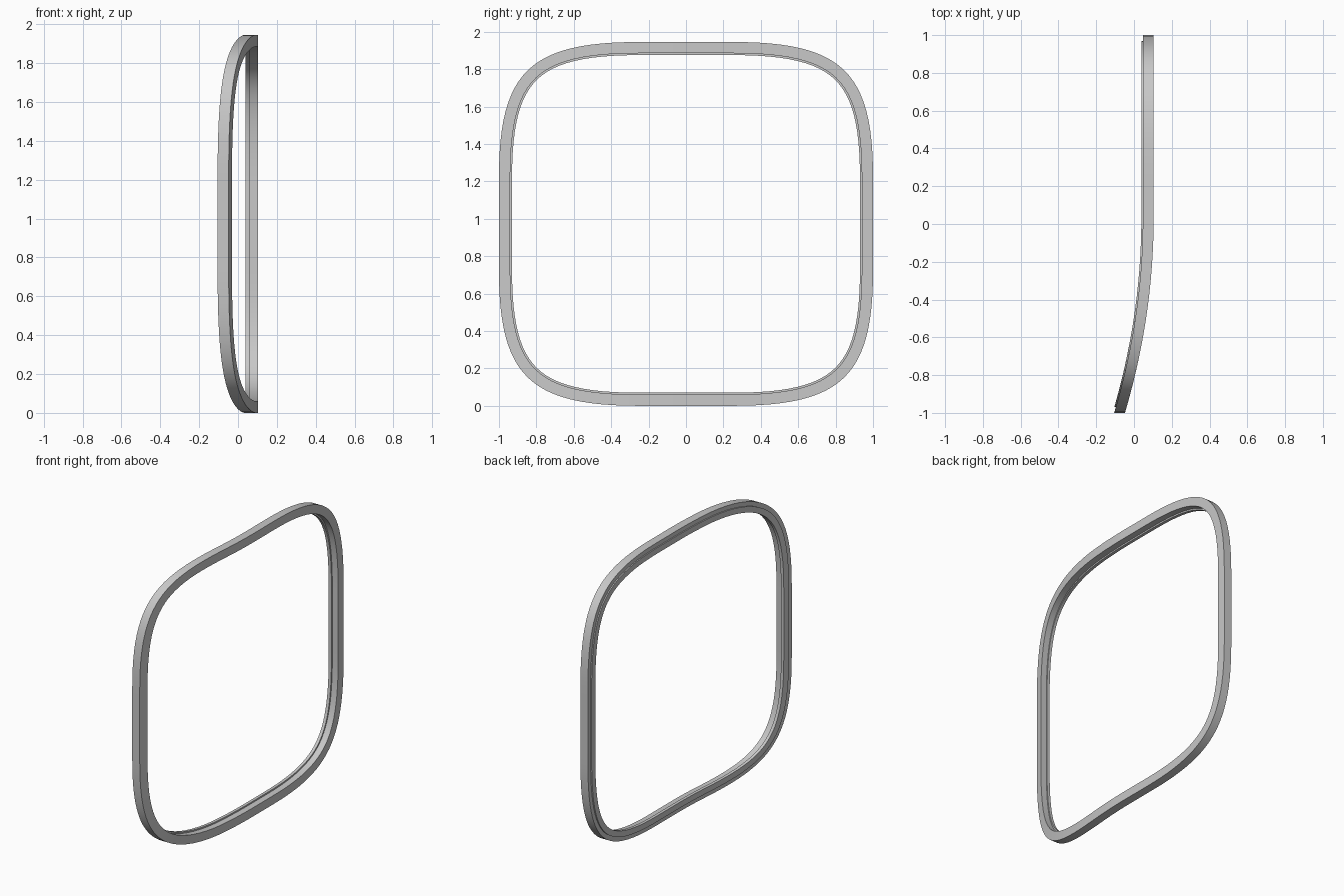
import bpy, bmesh, math
from mathutils import Vector
from mathutils.geometry import interpolate_bezier

cube = bpy.data.objects.get("Cube")
if cube:
    bpy.data.objects.remove(cube)

HALF_W, HALF_H = 1.0, 0.9725   # half size of the outline along y and z
STRAIGHT = 0.25                # half length of each straight run
PULL = 0.78                    # fullness of the corner curves

# Stepped cross-section: (x, distance inward from the outer outline)
SECTION = [(0.104, 0), (0.104, 0.06), (0.06, 0.06), (0.06, 0.07),
           (0.039, 0.07), (0.039, 0.03), (0.047, 0.03), (0.047, 0)]


def outline():
    """Closed rounded outline in (y, z), counter-clockwise."""
    side = Vector((HALF_W, STRAIGHT))
    top = Vector((STRAIGHT, HALF_H))
    h1 = side.lerp(Vector((HALF_W, HALF_H)), PULL)
    h2 = top.lerp(Vector((HALF_W, HALF_H)), PULL)
    corner = [Vector(p[:2]) for p in interpolate_bezier(side, h1, h2, top, 25)]
    flip = [Vector((-p.x, p.y)) for p in reversed(corner)]
    corners = [corner, flip, [-p for p in corner], [-p for p in flip]]
    pts = []
    for i, run in enumerate(corners):
        pts += run
        start, end = run[-1], corners[(i + 1) % 4][0]
        pts += [start.lerp(end, k / 6) for k in range(1, 6)]
    return pts


def bend(y):
    """Sideways sweep of the front half."""
    return -0.152 * (max(0, 0.03 - y) / 1.03) ** 2


# Sweep the section round the outline
bm = bmesh.new()
pts = outline()
rings = []
for i, p in enumerate(pts):
    t = (pts[(i + 1) % len(pts)] - pts[i - 1]).normalized()
    inward = Vector((-t.y, t.x))
    ring = []
    for x, d in SECTION:
        q = p + inward * d
        ring.append(bm.verts.new((x + bend(q.x), q.x, q.y + HALF_H)))
    rings.append(ring)
for i, ring in enumerate(rings):
    nxt = rings[(i + 1) % len(rings)]
    for j in range(len(SECTION)):
        k = (j + 1) % len(SECTION)
        bm.faces.new((ring[j], ring[k], nxt[k], nxt[j]))
bmesh.ops.recalc_face_normals(bm, faces=bm.faces)
mesh = bpy.data.meshes.new("window_frame")
bm.to_mesh(mesh)
bm.free()

# Grey finish
grey = bpy.data.materials.new("grey")
grey.use_nodes = True
color = (0.58, 0.58, 0.58, 1)
grey.diffuse_color = color
grey.node_tree.nodes["Principled BSDF"].inputs["Base Color"].default_value = color
mesh.materials.append(grey)

frame = bpy.data.objects.new("window_frame", mesh)
bpy.context.collection.objects.link(frame)
bpy.ops.object.select_all(action='DESELECT')
frame.select_set(True)
bpy.context.view_layer.objects.active = frame
bpy.ops.object.shade_smooth_by_angle(angle=math.radians(30))
